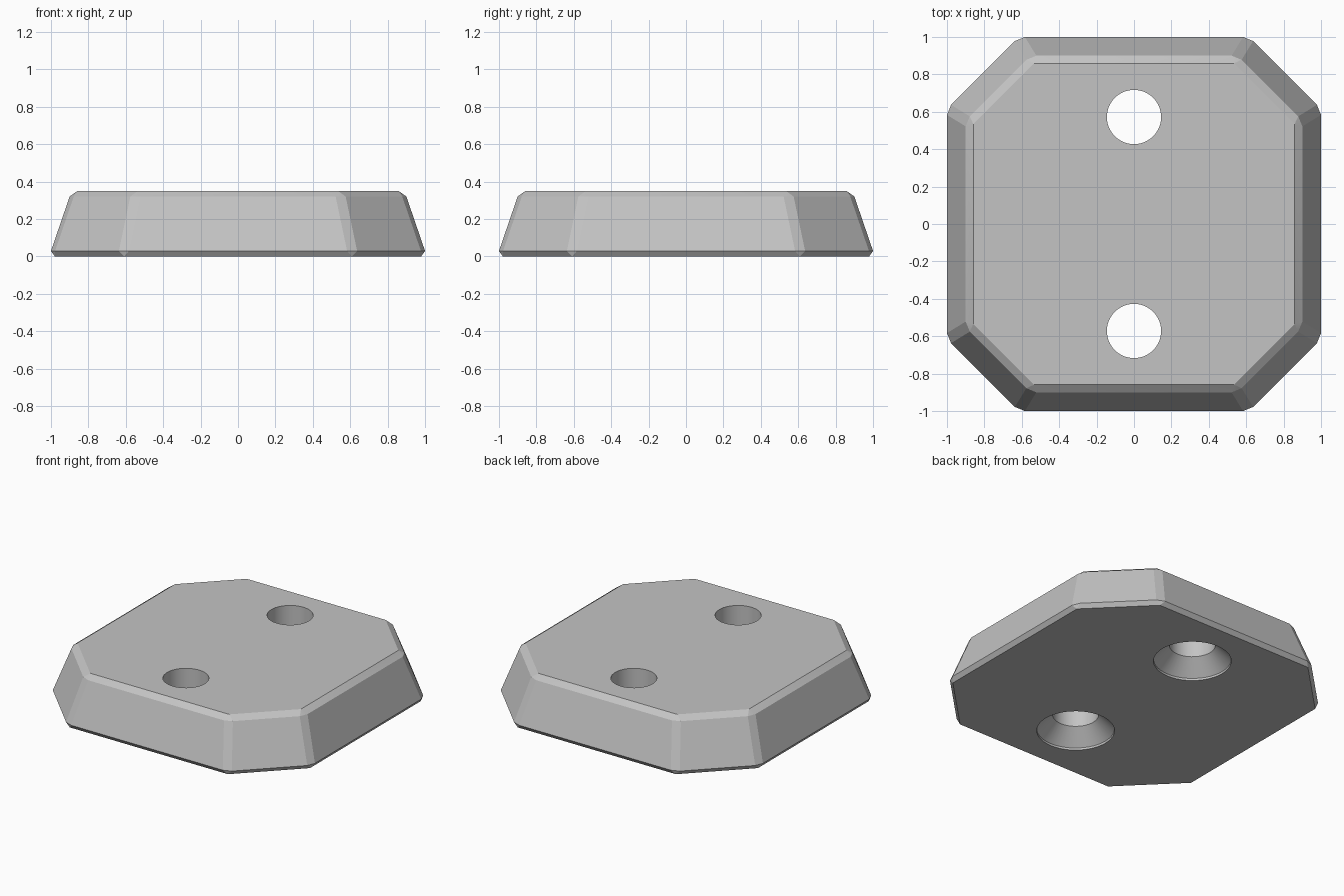
import bpy, bmesh, math

cube = bpy.data.objects.get("Cube")
if cube:
    bpy.data.objects.remove(cube, do_unlink=True)

HEIGHT = 0.35
BASE, TOP = 1.01, 0.89      # half widths before the edges are chamfered
CORNER = 0.615              # where the octagon corners sit along each side
CHAMFER = 0.031
HOLE_Y = 0.572
HOLE_R, SINK_R = 0.145, 0.245

grey = bpy.data.materials.new("plain grey")
grey.use_nodes = True
grey.diffuse_color = (0.55, 0.55, 0.55, 1)
grey.node_tree.nodes["Principled BSDF"].inputs["Base Color"].default_value = grey.diffuse_color


def make_object(name, bm):
    bmesh.ops.recalc_face_normals(bm, faces=bm.faces)
    mesh = bpy.data.meshes.new(name)
    bm.to_mesh(mesh)
    bm.free()
    mesh.materials.append(grey)
    obj = bpy.data.objects.new(name, mesh)
    bpy.context.collection.objects.link(obj)
    return obj


def loft(bm, rings):
    """Join rings of points into a closed solid."""
    loops = [[bm.verts.new(p) for p in ring] for ring in rings]
    for low, high in zip(loops, loops[1:]):
        for i in range(len(low)):
            j = (i + 1) % len(low)
            bm.faces.new((low[i], low[j], high[j], high[i]))
    bm.faces.new(loops[0][::-1])
    bm.faces.new(loops[-1])


def octagon(size, z):
    quarter = [(1, -CORNER), (1, CORNER)]
    points = []
    for x, y in quarter * 4:
        for _ in range(len(points) // 2):
            x, y = -y, x
        points.append((x * size, y * size, z))
    return points


def circle(radius, y, z, sides=48):
    return [(radius * math.cos(math.tau * i / sides),
             y + radius * math.sin(math.tau * i / sides), z) for i in range(sides)]


# Tapered octagonal foot with every edge chamfered
bm = bmesh.new()
loft(bm, [octagon(BASE, 0), octagon(TOP, HEIGHT)])
bmesh.ops.recalc_face_normals(bm, faces=bm.faces)
bmesh.ops.bevel(bm, geom=bm.edges[:], offset=CHAMFER, segments=1,
                affect='EDGES', profile=0.5)
foot = make_object("foot_pad", bm)

# Screw holes, countersunk from below
bm = bmesh.new()
for y in (-HOLE_Y, HOLE_Y):
    profile = [(SINK_R, -0.1), (SINK_R, 0.015), (HOLE_R, 0.115), (HOLE_R, HEIGHT + 0.1)]
    loft(bm, [circle(r, y, z) for r, z in profile])
cutter = make_object("screw_hole_cutter", bm)
cutter.hide_render = True

bpy.ops.object.select_all(action='DESELECT')
foot.select_set(True)
bpy.context.view_layer.objects.active = foot
cut = foot.modifiers.new("screw_holes", 'BOOLEAN')
cut.operation = 'DIFFERENCE'
cut.solver = 'EXACT'
cut.object = cutter
bpy.ops.object.modifier_apply(modifier=cut.name)
bpy.data.objects.remove(cutter, do_unlink=True)

# Round hole walls, crisp chamfers
bpy.ops.object.shade_smooth_by_angle(angle=math.radians(15))
